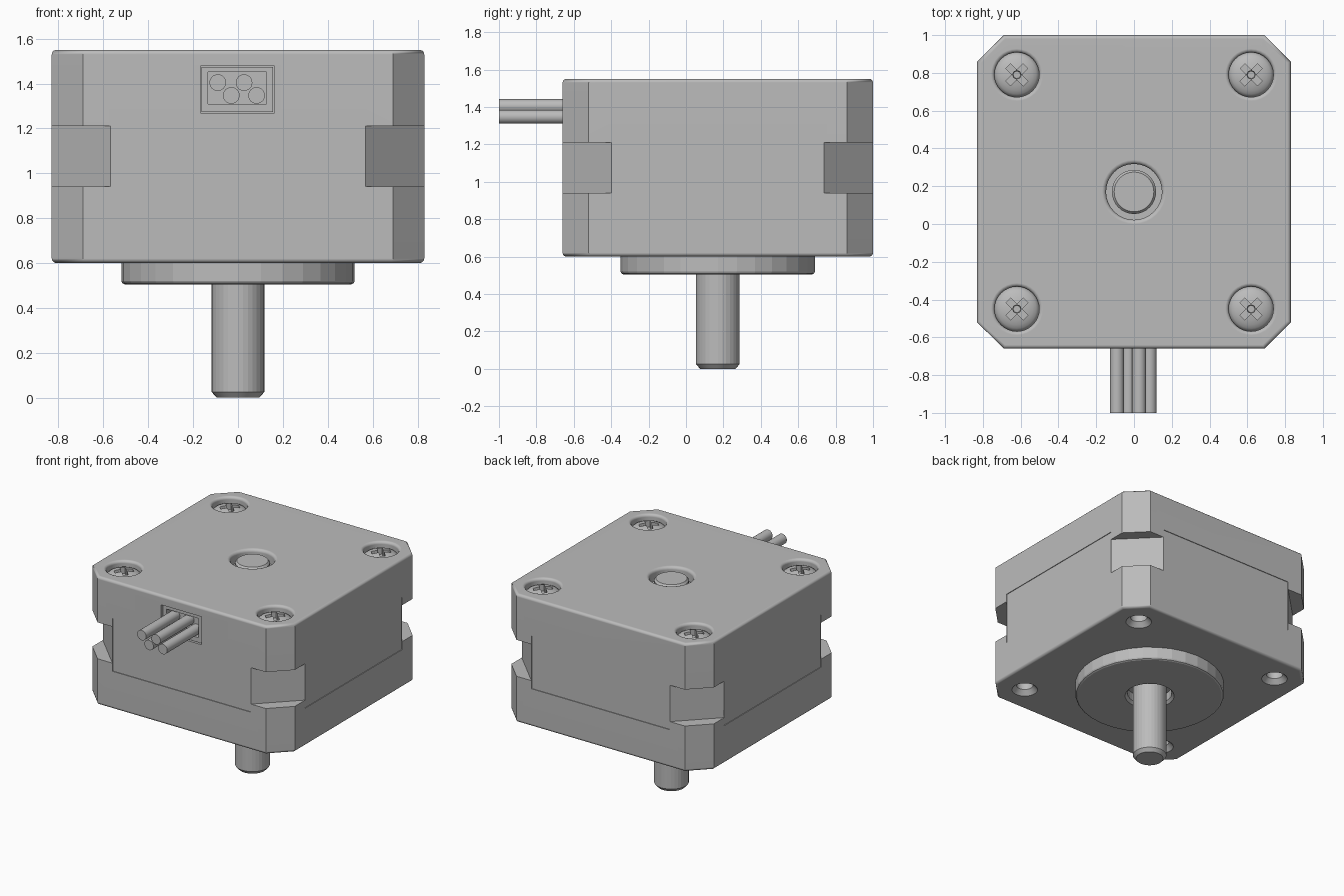
import bpy, bmesh, math
from mathutils import Matrix, Vector

if "Cube" in bpy.data.objects:
    bpy.data.objects.remove(bpy.data.objects["Cube"], do_unlink=True)

CY = 0.17                 # body centre in y
HALF, CUT = 0.83, 0.14    # body half width and corner cut
Z0, Z1 = 0.6, 1.55        # body bottom and top
SCREW = 0.62              # screw offset from the body centre
CORNERS = [(sx, sy) for sx in (-1, 1) for sy in (-1, 1)]

grey = bpy.data.materials.new("plain grey")
grey.use_nodes = True
COLOUR = (0.5, 0.5, 0.5, 1)
grey.diffuse_color = COLOUR
grey.node_tree.nodes["Principled BSDF"].inputs["Base Color"].default_value = COLOUR


def finish(name, bm):
    bmesh.ops.recalc_face_normals(bm, faces=bm.faces)
    mesh = bpy.data.meshes.new(name)
    bm.to_mesh(mesh)
    bm.free()
    mesh.materials.append(grey)
    ob = bpy.data.objects.new(name, mesh)
    bpy.context.collection.objects.link(ob)
    return ob


def box(name, size, loc, angle=0):
    bm = bmesh.new()
    mat = Matrix.Translation(loc) @ Matrix.Rotation(angle, 4, 'Z') @ Matrix.Diagonal((*size, 1))
    bmesh.ops.create_cube(bm, size=1, matrix=mat)
    return finish(name, bm)


def lathe(name, profile, x=0, y=CY, sides=32):
    """Closed solid turned from (radius, height) points, capped at both ends."""
    bm = bmesh.new()
    rings = [[bm.verts.new((x + r * math.cos(math.tau * i / sides),
                            y + r * math.sin(math.tau * i / sides), z))
              for i in range(sides)] for r, z in profile]
    for a, b in zip(rings, rings[1:]):
        for i in range(sides):
            j = (i + 1) % sides
            bm.faces.new((a[i], a[j], b[j], b[i]))
    bm.faces.new(rings[0])
    bm.faces.new(rings[-1])
    return finish(name, bm)


def activate(ob):
    bpy.ops.object.select_all(action='DESELECT')
    ob.select_set(True)
    bpy.context.view_layer.objects.active = ob


def carve(ob, cutter):
    activate(ob)
    mod = ob.modifiers.new("cut", 'BOOLEAN')
    mod.operation, mod.solver, mod.object = 'DIFFERENCE', 'EXACT', cutter
    bpy.ops.object.modifier_apply(modifier=mod.name)
    bpy.data.objects.remove(cutter, do_unlink=True)


def smooth(ob, degrees=35):
    activate(ob)
    bpy.ops.object.shade_smooth_by_angle(angle=math.radians(degrees))
    mod = ob.modifiers.new("even_normals", 'WEIGHTED_NORMAL')
    mod.keep_sharp = True


def fillet(r, z, size, up=1):
    """Hole rim flaring from radius r out to r + size at height z."""
    steps = [math.radians(a) for a in (0, 30, 60, 90)]
    return [(r + size * (1 - math.cos(a)), z - up * size * (1 - math.sin(a))) for a in steps]


# Body: square block with cut corners and rounded top and bottom rims
bm = bmesh.new()
inner = HALF - CUT
outline = [(inner, -HALF), (HALF, -inner), (HALF, inner), (inner, HALF),
           (-inner, HALF), (-HALF, inner), (-HALF, -inner), (-inner, -HALF)]
base = bm.faces.new([bm.verts.new((x, y + CY, Z0)) for x, y in outline])
top = bmesh.ops.extrude_face_region(bm, geom=[base])["geom"]
bmesh.ops.translate(bm, vec=(0, 0, Z1 - Z0),
                    verts=[v for v in top if isinstance(v, bmesh.types.BMVert)])
rims = [e for e in bm.edges if abs(e.verts[0].co.z - e.verts[1].co.z) < 0.01]
bmesh.ops.bevel(bm, geom=rims, offset=0.02, segments=3, profile=0.5, affect='EDGES')
body = finish("motor_body", bm)

# Shallow side panels and deep corner notches between the end caps
mid_z = 1.075
for k in range(4):
    a = k * math.pi / 2
    side = Vector((math.cos(a), math.sin(a), 0)) * (HALF + 0.045)
    carve(body, box("panel_cutter", (0.1, 1.136, 0.39), side + Vector((0, CY, mid_z)), a))
for sx, sy in CORNERS:
    a = math.atan2(sy, sx)
    out = Vector((math.cos(a), math.sin(a), 0)) * (1.398 / math.sqrt(2) + 0.2)
    carve(body, box("notch_cutter", (0.4, 1, 0.27), out + Vector((0, CY, mid_z)), a))

# Screw wells above, countersunk holes below
for sx, sy in CORNERS:
    x, y = sx * SCREW, CY + sy * SCREW
    carve(body, lathe("well_cutter", [(0.118, 1.42)] + fillet(0.118, Z1, 0.02)
                      + [(0.138, Z1 + 0.1)], x, y))
    carve(body, lathe("hole_cutter", [(0.09, Z0 - 0.1), (0.09, Z0), (0.058, Z0 + 0.035),
                                      (0.058, Z0 + 0.15)], x, y))

# Rear shaft opening and cable socket
carve(body, lathe("rear_cutter", [(0.148, 1.47)] + fillet(0.148, Z1, 0.022)
                  + [(0.17, Z1 + 0.1)]))
front = CY - HALF
SOCKET = Vector((-0.003, front, 1.374))
carve(body, box("socket_cutter", (0.33, 0.2, 0.21), SOCKET))
smooth(body)

# Domed screws with cross slots
for (sx, sy), label in zip(CORNERS, ("front_right", "back_right", "front_left", "back_left")):
    x, y = sx * SCREW, CY + sy * SCREW
    dome = [(0.118 * math.cos(t), 1.49 + 0.045 * math.sin(t))
            for t in (math.radians(d) for d in (0, 15, 30, 45, 60, 75, 86))]
    screw = lathe("screw_" + label, [(0.118, 1.41)] + dome, x, y)
    for turn in (1, -1):
        carve(screw, box("slot_cutter", (0.13, 0.036, 0.1), (x, y, 1.53), turn * math.pi / 4))
    carve(screw, lathe("slot_centre_cutter", [(0.02, 1.45), (0.034, 1.6)], x, y, 8))
    smooth(screw)

# Front boss with a central bore
boss = lathe("front_boss", [(0.505, 0.505), (0.515, 0.51), (0.52, 0.52), (0.52, 0.61)])
carve(boss, lathe("bore_cutter", [(0.172, 0.4), (0.172, 0.505), (0.155, 0.525), (0.155, 0.585)]))
smooth(boss, 10)

# Shaft running through the body
shaft = lathe("shaft", [(0.095, 0), (0.117, 0.025), (0.117, 1.52), (0.105, 1.535)])
smooth(shaft, 10)

# Plug with a shallow pocket, and four wires
plug = box("cable_plug", (0.32, 0.09, 0.2), SOCKET + Vector((0, 0.06, 0)))
carve(plug, box("pocket_cutter", (0.262, 0.06, 0.142), SOCKET + Vector((0, 0.025, 0.006))))
for n, (x, z) in enumerate([(-0.09, 1.404), (0.027, 1.404), (-0.03, 1.347), (0.083, 1.347)]):
    bm = bmesh.new()
    length = 1 + front + 0.08
    place = Matrix.Translation((x, -1 + length / 2, z)) @ Matrix.Rotation(math.pi / 2, 4, 'X')
    bmesh.ops.create_cone(bm, cap_ends=True, segments=24, radius1=0.037, radius2=0.037,
                          depth=length, matrix=place)
    smooth(finish("wire_%d" % (n + 1), bm), 35)
